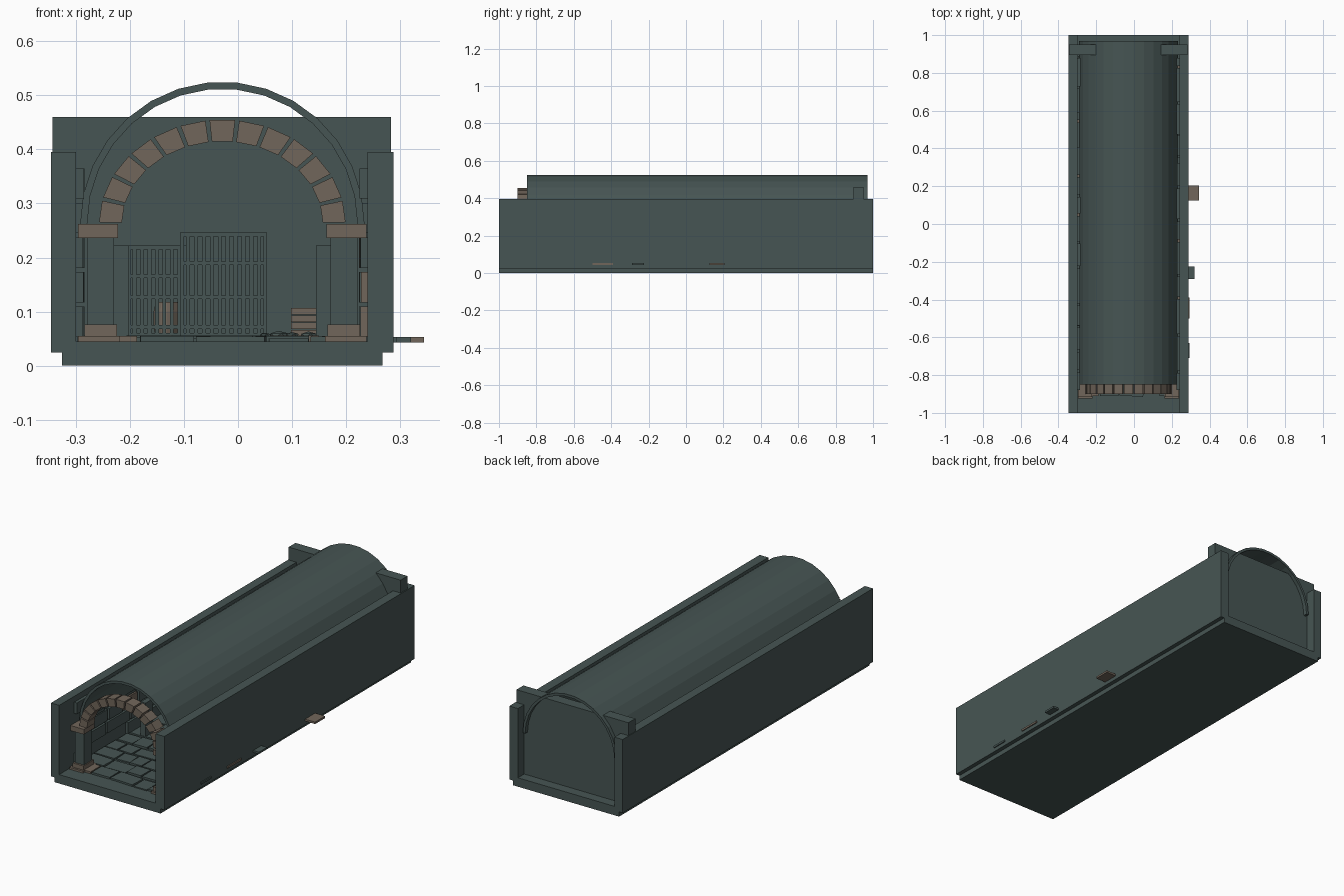
import bpy, bmesh, math, random
from mathutils import Matrix, Vector

random.seed(7)
if "Cube" in bpy.data.objects:
    bpy.data.objects.remove(bpy.data.objects["Cube"])


def material(name, rgb):
    m = bpy.data.materials.new(name)
    m.use_nodes = True
    m.diffuse_color = (*rgb, 1)
    m.node_tree.nodes["Principled BSDF"].inputs["Base Color"].default_value = (*rgb, 1)
    return m


SLATE = material("slate green stone", (0.062, 0.091, 0.087))
BROWN = material("warm brown stone", (0.165, 0.132, 0.103))
CX = -0.029  # middle of the passage


def finish(name, bm, mats):
    bmesh.ops.recalc_face_normals(bm, faces=bm.faces)
    me = bpy.data.meshes.new(name)
    bm.to_mesh(me)
    bm.free()
    for m in mats:
        me.materials.append(m)
    ob = bpy.data.objects.new(name, me)
    bpy.context.collection.objects.link(ob)
    return ob


def add_box(bm, lo, hi, brown=False, turn=0):
    lo, hi = Vector(lo), Vector(hi)
    mat = Matrix.Translation((lo + hi) / 2) @ Matrix.Rotation(turn, 4, 'Z') @ Matrix.Diagonal((*(hi - lo), 1))
    made = bmesh.ops.create_cube(bm, size=1, matrix=mat)
    for f in {f for v in made["verts"] for f in v.link_faces}:
        f.material_index = int(brown)


def box(name, lo, hi, mat=SLATE):
    bm = bmesh.new()
    add_box(bm, lo, hi)
    return finish(name, bm, [mat])


def extrude_profile(bm, pts, y0, y1):
    front = [bm.verts.new((x, y0, z)) for x, z in pts]
    back = [bm.verts.new((x, y1, z)) for x, z in pts]
    n = len(pts)
    bm.faces.new(front)
    bm.faces.new(back)
    for i in range(n):
        j = (i + 1) % n
        bm.faces.new((front[i], front[j], back[j], back[i]))


def oval(angle, rx, rz):
    return CX + rx * math.cos(angle), 0.262 + rz * math.sin(angle)


# Main shell
box("base_slab", (-0.326, -1, 0), (0.267, 1, 0.045))
box("left_wall", (0.24, -1, 0.024), (0.288, 1, 0.395))
box("right_wall", (-0.346, -1, 0.024), (-0.30, 1, 0.395))
box("back_wall", (-0.343, 0.895, 0.03), (0.283, 0.95, 0.46))

# Barrel vault, built as quad strips joined into one shell
bm = bmesh.new()
SEG = 15
rings = []
for i in range(SEG + 1):
    a = math.pi * i / SEG
    rings.append([bm.verts.new((*p[:1], y, p[1])) for r in (0.263, 0.25)
                  for p in [oval(a, r, r)] for y in (-0.85, 0.97)])
for a, b in zip(rings, rings[1:]):
    for i, j in ((0, 1), (1, 3), (3, 2), (2, 0)):
        bm.faces.new((a[i], a[j], b[j], b[i]))
for r in (rings[0], rings[-1]):
    bm.faces.new((r[0], r[1], r[3], r[2]))
finish("vault", bm, [SLATE])

# Entrance arch of separate wedge stones
bm = bmesh.new()
COUNT = 13
for i in range(COUNT):
    a0 = math.pi * (i + 0.07) / COUNT
    a1 = math.pi * (i + 0.93) / COUNT
    extrude_profile(bm, [oval(a0, 0.186, 0.153), oval(a0, 0.228, 0.193),
                         oval(a1, 0.228, 0.193), oval(a1, 0.186, 0.153)], -0.9, -0.84)
finish("arch_stones", bm, [BROWN])

# Entrance columns and the plain piers further in
for side, s in (("left", 1), ("right", -1)):
    def mirrored(name, x0, x1, y0, y1, z0, z1, mat):
        a, b = sorted((CX + s * x0, CX + s * x1))
        box(side + "_" + name, (a, y0, z0), (b, y1, z1), mat)
    mirrored("plinth_plate", 0.19, 0.267, -0.925, -0.82, 0.045, 0.055, BROWN)
    mirrored("column_base", 0.195, 0.255, -0.915, -0.83, 0.05, 0.076, BROWN)
    mirrored("column", 0.2, 0.25, -0.905, -0.84, 0.076, 0.236, SLATE)
    mirrored("capital", 0.193, 0.267, -0.915, -0.83, 0.236, 0.262, BROWN)
    mirrored("inner_pier", 0.173, 0.2, -0.45, -0.39, 0.045, 0.222, SLATE)

# Courses of raised bricks along both walls
for side, x0, x1 in (("left", 0.224, 0.241), ("right", -0.301, -0.284)):
    bm = bmesh.new()
    for row in range(5):
        y = -0.88 + 0.07 * (row % 2)
        z = 0.053 + 0.064 * row
        while y < 0.85:
            length = random.uniform(0.1, 0.2)
            end = min(y + length, 0.89)
            if random.random() < 0.85:
                jut = random.uniform(0, 0.004)
                add_box(bm, (x0 + (jut if side == "left" else 0), y, z),
                        (x1 - (jut if side == "right" else 0), end - 0.012, z + 0.056),
                        random.random() < 0.12)
            y = end
    finish(side + "_wall_bricks", bm, [SLATE, BROWN])

# Uneven paving
bm = bmesh.new()
y = -0.92
while y < 0.86:
    depth = random.uniform(0.07, 0.1)
    x = -0.295
    while x < 0.235:
        end = min(x + random.uniform(0.07, 0.14), 0.238)
        if end > x + 0.025:
            add_box(bm, (x, y + random.uniform(0, 0.012), 0.044),
                    (end - 0.006, y + depth - 0.006, random.uniform(0.05, 0.056)),
                    random.random() < 0.15, random.uniform(-0.05, 0.05))
        x = end
    y += depth
finish("paving_stones", bm, [SLATE, BROWN])

# Paving ends that poke through the left wall
bm = bmesh.new()
for y0, y1, x1, brown in ((0.125, 0.205, 0.344, True), (-0.29, -0.225, 0.32, False),
                          (-0.5, -0.39, 0.293, True), (-0.71, -0.63, 0.293, False)):
    add_box(bm, (0.22, y0, 0.043), (x1, y1, 0.053), brown)
finish("protruding_slabs", bm, [SLATE, BROWN])


# Barred gates
def gate(name, x0, x1, z1, y):
    bm = bmesh.new()
    z0, w = 0.053, 0.007
    for x in (x0, x1 - w):
        add_box(bm, (x, y - 0.006, z0), (x + w, y + 0.006, z1))
    for z in (z0, z0 + 0.015, z0 + 0.07, z1 - 0.06, z1 - w):
        add_box(bm, (x0, y - 0.005, z), (x1, y + 0.005, z + w))
    bars = round((x1 - x0) / 0.0145)
    for i in range(1, bars):
        x = x0 + (x1 - x0) * i / bars
        add_box(bm, (x - 0.0035, y - 0.003, z0), (x + 0.0035, y + 0.003, z1))
    finish(name, bm, [SLATE])


gate("right_gate", -0.205, -0.095, 0.222, 0.82)
gate("left_gate", -0.107, 0.054, 0.246, 0.8)

# Barrel behind the gate
bm = bmesh.new()
levels = [(0.052, 0.021), (0.07, 0.025), (0.1, 0.025), (0.118, 0.021)]
for (z0, r0), (z1, r1) in zip(levels, levels[1:]):
    bmesh.ops.create_cone(bm, cap_ends=True, segments=12, radius1=r0, radius2=r1, depth=z1 - z0,
                          matrix=Matrix.Translation((-0.131, 0.86, (z0 + z1) / 2)))
finish("barrel", bm, [BROWN])

# Crate made of stacked planks
bm = bmesh.new()
for i in range(4):
    add_box(bm, (0.098, 0.8, 0.054 + 0.0135 * i), (0.144, 0.85, 0.066 + 0.0135 * i))
finish("plank_crate", bm, [BROWN])

# Loose rubble
bm = bmesh.new()
for x, y, r in ((0.075, 0.75, 0.014), (0.1, 0.7, 0.01), (0.13, 0.72, 0.012), (0.05, 0.78, 0.008)):
    bmesh.ops.create_icosphere(bm, subdivisions=1, radius=r,
                               matrix=Matrix.Translation((x, y, 0.056)) @ Matrix.Diagonal((1.4, 1, 0.6, 1)))
finish("rubble", bm, [SLATE])
